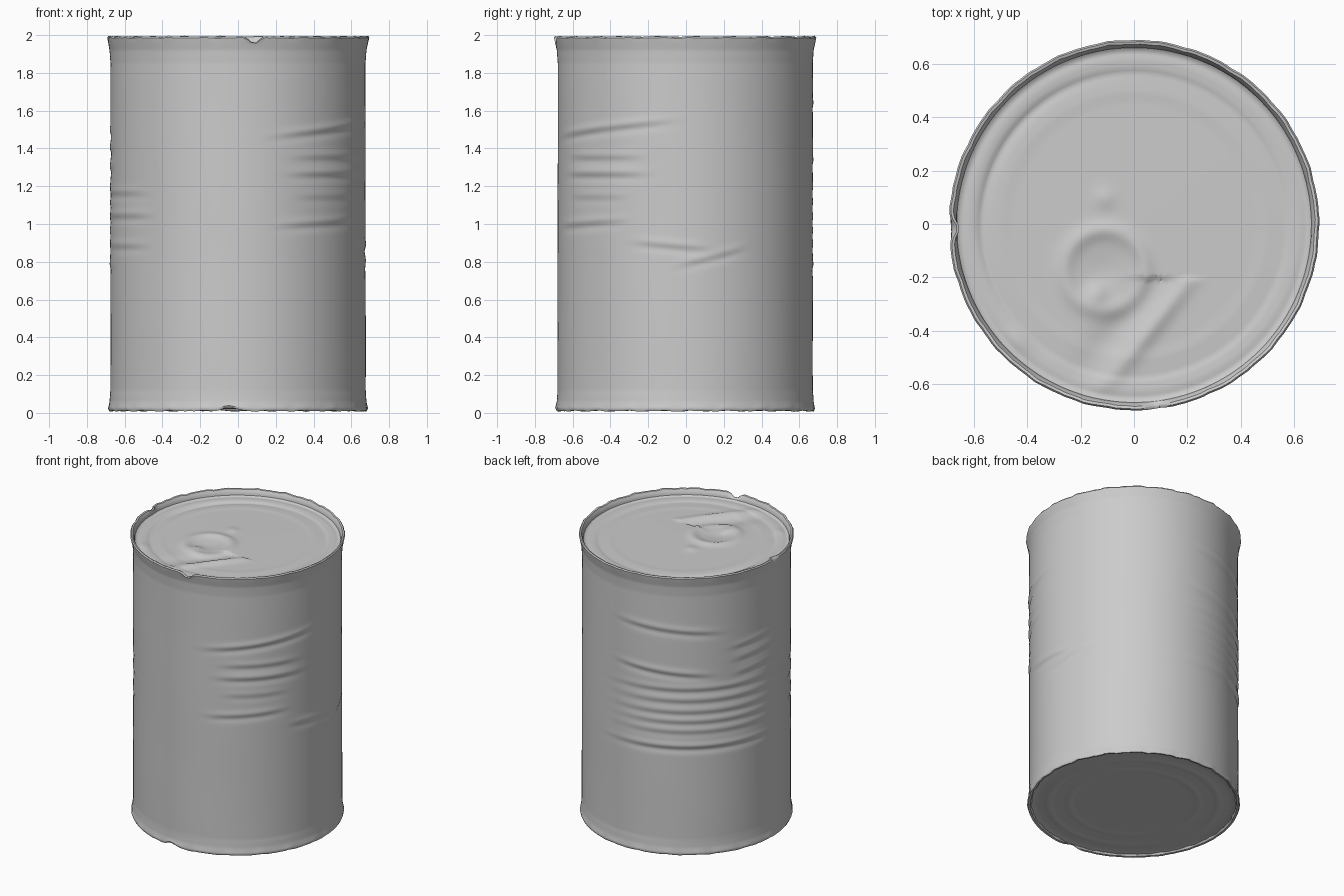
import bpy, bmesh, math
from math import sin, cos, exp, radians, hypot

cube = bpy.data.objects.get("Cube")
if cube:
    bpy.data.objects.remove(cube, do_unlink=True)

SEG = 180
tin = bpy.data.materials.new("dull tin grey")
tin.use_nodes = True
tin.diffuse_color = (0.6, 0.6, 0.6, 1)
tin.node_tree.nodes["Principled BSDF"].inputs["Base Color"].default_value = (0.6, 0.6, 0.6, 1)


def angle_gap(a, b):
    """Signed difference of two angles in degrees."""
    return (a - b + 180) % 360 - 180


def bump(d, width):
    return exp(-(d / width) ** 2)


def subdivide(profile, step):
    """Insert evenly spaced points along a radius/height profile."""
    pts = [profile[0]]
    for (r0, z0), (r1, z1) in zip(profile, profile[1:]):
        n = max(1, math.ceil(hypot(r1 - r0, z1 - z0) / step))
        pts += [(r0 + (r1 - r0) * i / n, z0 + (z1 - z0) * i / n) for i in range(1, n + 1)]
    return pts


def lathe(name, profile, step, warp, sharp=40):
    """Spin a profile round z, then bend each point with warp(angle, radius, height)."""
    bm = bmesh.new()
    rings = []
    for r, z in subdivide(profile, step):
        if r < 1e-6:
            rings.append([bm.verts.new(warp(0, 0, z))])
        else:
            rings.append([bm.verts.new(warp(360 * i / SEG, r, z)) for i in range(SEG)])
    for a, b in zip(rings, rings[1:]):
        for i in range(SEG):
            j = (i + 1) % SEG
            if len(b) == 1:
                bm.faces.new((a[i], a[j], b[0]))
            elif len(a) == 1:
                bm.faces.new((a[0], b[j], b[i]))
            else:
                bm.faces.new((a[i], a[j], b[j], b[i]))
    mesh = bpy.data.meshes.new(name)
    bm.to_mesh(mesh)
    bm.free()
    mesh.materials.append(tin)
    obj = bpy.data.objects.new(name, mesh)
    bpy.context.collection.objects.link(obj)
    bpy.ops.object.select_all(action='DESELECT')
    obj.select_set(True)
    bpy.context.view_layer.objects.active = obj
    bpy.ops.object.shade_smooth_by_angle(angle=radians(sharp))
    return obj


# Wall creases: angle, half span, height, slope per degree, depth
CREASES = [
    (-40, 30, 1.50, 0.0012, 0.009), (-42, 20, 1.35, 0.0, 0.006),
    (-42, 22, 1.26, 0.0, 0.008), (-45, 16, 1.14, 0.0, 0.004),
    (-50, 20, 1.00, 0.0006, 0.007), (-6, 16, 0.88, -0.001, 0.007),
    (12, 14, 0.82, 0.003, 0.006),
    (115, 26, 1.60, -0.001, 0.008), (112, 24, 1.30, -0.001, 0.009),
    (135, 45, 1.18, 0.0, 0.007), (138, 45, 1.10, 0.0, 0.006),
    (135, 45, 1.02, 0.0, 0.006), (137, 44, 0.95, 0.0, 0.006),
    (135, 44, 0.88, 0.0, 0.005), (135, 48, 0.77, 0.0, 0.010),
    (170, 18, 1.47, 0.001, 0.006), (172, 18, 1.38, 0.001, 0.006),
    (173, 18, 1.28, 0.001, 0.006), (200, 22, 1.16, 0.0, 0.005),
    (205, 20, 1.04, 0.0, 0.006), (205, 18, 0.88, 0.0, 0.005),
]


def warp_wall(a, r, z):
    t = radians(a)
    if 0.1 < z < 1.9:
        for mid, span, height, slope, depth in CREASES:
            d = angle_gap(a, mid)
            u = (z - height - slope * d) / 0.026
            if abs(u) < 4:
                r += depth * exp(-(d / span) ** 4) * u * 1.4 * exp(-u * u)
        r += 0.0012 * sin(3 * t + 2 * z) * sin(5 * z)
    # Ragged rims with a nick at each end
    top, low = bump(z - 2, 0.03), bump(z - 0.01, 0.03)
    ripple = 0.002 * sin(23 * t) + 0.0015 * sin(41 * t + 1) + 0.001 * sin(67 * t)
    z += ripple * (top + low)
    r += 0.7 * ripple * (top + low)
    z -= 0.03 * top * exp(-(angle_gap(a, -83) / 3) ** 4)
    z += 0.02 * low * bump(angle_gap(a, -94), 4)
    r -= 0.025 * top * bump(angle_gap(a, 181), 3)
    return r * cos(t), r * sin(t) - 0.004, z


wall = lathe("can_wall", [
    (0.655, 0.03), (0.668, 0.012), (0.682, 0.010), (0.687, 0.022), (0.680, 0.06),
    (0.676, 0.12), (0.675, 1.85), (0.680, 1.92), (0.690, 1.965), (0.694, 1.985),
    (0.688, 1.993), (0.678, 1.990), (0.668, 1.97), (0.662, 1.94)], 0.011, warp_wall)


def warp_lid(a, r, z):
    x, y = r * cos(radians(a)), r * sin(radians(a))
    fade = 1 - bump(r - 0.67, 0.05)
    # Worn pull tab: raised ring with a finger hole and rivet
    tab = hypot(x + 0.11, y + 0.17)
    dz = 0.012 * bump(tab - 0.15, 0.035) - 0.012 * bump(tab, 0.09)
    dz += 0.014 * bump(hypot(x + 0.14, y + 0.26), 0.04)
    # Slanted crease running from the tab to the front edge
    along, across = (x + y) * 0.6 - 0.08, (0.78 * x - 0.62 * y) - 0.29
    if y < -0.2:
        dz += 0.016 * bump(across, 0.035) * bump(along + 0.28, 0.25)
        dz -= 0.014 * bump(across + 0.1, 0.06) * bump(along + 0.28, 0.25)
    # Pressed arc on the left side and small dimples
    dz -= 0.008 * bump(r - 0.57, 0.02) * bump(angle_gap(a, 155), 45)
    dz += 0.008 * bump(hypot(x + 0.11, y - 0.1), 0.04)
    dz += 0.010 * bump(hypot(x + 0.45, y + 0.45), 0.05)
    return x, y - 0.004, z + dz * fade


lid = lathe("lid", [
    (0.668, 1.955), (0.65, 1.945), (0.62, 1.948), (0.59, 1.946), (0.57, 1.941),
    (0.50, 1.944), (0.46, 1.942), (0.0, 1.945)], 0.013, warp_lid)


def place(a, r, z):
    return r * cos(radians(a)), r * sin(radians(a)) - 0.004, z


# Base panel with faint pressed rings, wound to face down
base = lathe("base_panel", [
    (0.0, 0.026), (0.40, 0.026), (0.42, 0.022), (0.44, 0.026), (0.53, 0.026),
    (0.55, 0.021), (0.57, 0.026), (0.63, 0.028), (0.664, 0.022)], 0.03, place)
